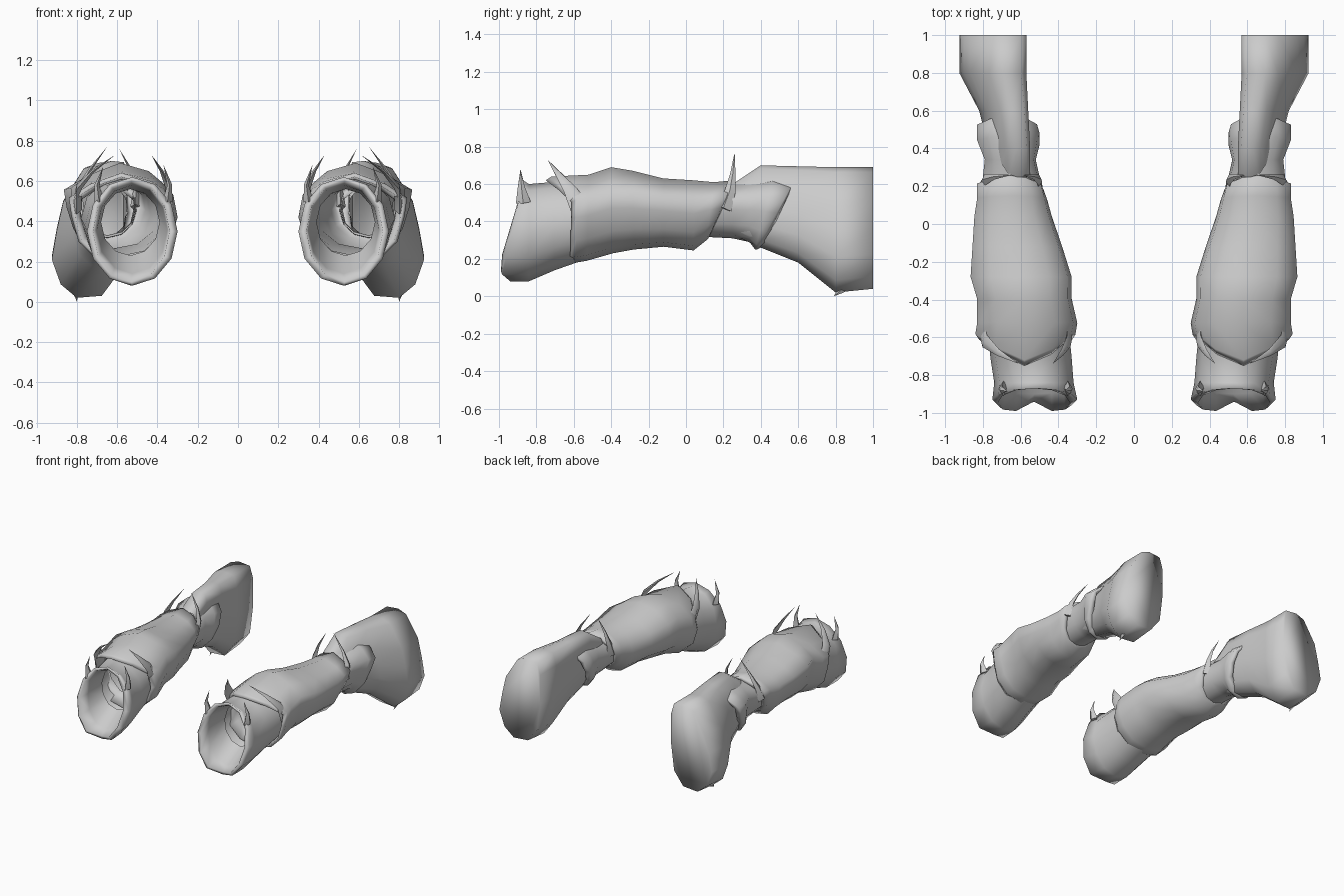
import bpy, bmesh, math
from mathutils import Vector

if "Cube" in bpy.data.objects:
    bpy.data.objects.remove(bpy.data.objects["Cube"])

N = 12
CIRCLE = [(math.cos(2 * math.pi * i / N), math.sin(2 * math.pi * i / N)) for i in range(N)]
# forearm outline with a raised outer corner, counter-clockwise from the outer side
FOREARM = [(.95, .05), (1, .46), (.6, .76), (.02, 1), (-.55, .82), (-.92, .48),
           (-1, 0), (-.86, -.5), (-.5, -.87), (0, -1), (.48, -.87), (.82, -.48)]
# lopsided shoulder outline
SHOULDER = [(1, -.43), (.86, .0), (.68, .42), (.1, .92), (-.3, 1), (-.85, .97),
            (-1, .7), (-1, 0), (-.85, -.65), (-.4, -.97), (.3, -1), (.75, -.8)]


def finish(name, bm, angle=None):
    bmesh.ops.recalc_face_normals(bm, faces=bm.faces[:])
    me = bpy.data.meshes.new(name)
    bm.to_mesh(me)
    bm.free()
    ob = bpy.data.objects.new(name, me)
    bpy.context.collection.objects.link(ob)
    for p in me.polygons:
        p.use_smooth = True
    if angle:
        bpy.ops.object.select_all(action='DESELECT')
        ob.select_set(True)
        bpy.context.view_layer.objects.active = ob
        bpy.ops.object.shade_smooth_by_angle(angle=math.radians(angle))
    m = ob.modifiers.new("other_arm", 'MIRROR')
    m.use_mirror_merge = False
    return ob


def skin(bm, rings):
    for a, b in zip(rings, rings[1:]):
        n = len(a)
        for i in range(n):
            bm.faces.new((a[i], a[(i + 1) % n], b[(i + 1) % n], b[i]))


def tube(name, sections, outline=CIRCLE, cap=False, angle=None):
    """sections: y at bottom, y at top, x0, x1, z0, z1, optional {index: y nudge}"""
    bm = bmesh.new()
    rings = []
    for yb, yt, x0, x1, z0, z1, *nudge in sections:
        nudge = nudge[0] if nudge else {}
        rings.append([bm.verts.new(((x0 + x1) / 2 + u * (x1 - x0) / 2,
                                    yb + (yt - yb) * (v + 1) / 2 + nudge.get(i, 0),
                                    (z0 + z1) / 2 + v * (z1 - z0) / 2))
                      for i, (u, v) in enumerate(outline)])
    skin(bm, rings)
    if cap:
        bm.faces.new(rings[-1])
    return finish(name, bm, angle)


def spike(name, path, width, thick):
    """thin curved blade, wide along y, tapering to the last point"""
    bm = bmesh.new()
    pts = [Vector(p) for p in path]
    rings = []
    for k, p in enumerate(pts[:-1]):
        t = 1 - k / (len(pts) - 1)
        d = (pts[k + 1] - p).normalized()
        side = d.cross(Vector((0, 1, 0))).normalized() * thick * t
        wide = side.cross(d).normalized() * width * t
        rings.append([bm.verts.new(p + o) for o in (side, wide, -side, -wide)])
    skin(bm, rings)
    bm.faces.new(rings[0])
    tip = bm.verts.new(pts[-1])
    for i in range(4):
        bm.faces.new((rings[-1][i], rings[-1][(i + 1) % 4], tip))
    return finish(name, bm, 50)


# wrist cuff: inner wall, rolled lip, outer wall
tube("wrist_cuff", [
    (-.74, -.70, .39, .68, .23, .56),
    (-.90, -.83, .35, .70, .14, .58),
    (-1.02, -.87, .34, .72, .10, .60, {9: .08, 8: .02, 10: .02}),
    (-.99, -.87, .30, .75, .08, .62, {9: .05}),
    (-.84, -.84, .32, .74, .08, .60),
    (-.70, -.72, .33, .76, .14, .61),
    (-.50, -.50, .35, .78, .21, .62)])

# forearm sleeve with a beak at the top front and a waist at the elbow
beak = {3: -.14, 2: -.07, 4: -.08}
tube("forearm_sleeve", [
    (-.50, -.50, .36, .79, .23, .60),
    (-.62, -.61, .33, .82, .19, .62, beak),
    (-.59, -.58, .31, .84, .18, .64, beak),
    (-.53, -.52, .30, .83, .19, .65),
    (-.39, -.40, .33, .83, .23, .69),
    (-.28, -.28, .33, .865, .25, .67),
    (-.12, -.12, .38, .855, .265, .63),
    (.04, .04, .435, .845, .245, .62),
    (.11, .15, .46, .83, .30, .61),
    (.12, .25, .48, .83, .31, .62),
    (.13, .26, .51, .79, .33, .60),
    (.05, .10, .51, .78, .33, .57)], FOREARM)

# elbow band flaring towards the upper arm
tube("elbow_band", [
    (.06, .10, .51, .79, .32, .57),
    (.25, .25, .50, .80, .31, .60),
    (.34, .34, .52, .79, .29, .62),
    (.37, .47, .50, .83, .25, .64),
    (.38, .58, .50, .83, .25, .62),
    (.42, .58, .53, .80, .27, .61),
    (.38, .46, .55, .77, .30, .59)], FOREARM)

# upper arm, closed at the back
tube("upper_arm", [
    (.25, .25, .55, .76, .33, .60),
    (.40, .40, .55, .77, .26, .70),
    (.60, .60, .56, .82, .18, .695),
    (.80, .80, .57, .925, .02, .69),
    (1.0, 1.0, .57, .925, .04, .69)], SHOULDER, cap=True)

# curved blades rising from the cuff and sleeve edges
blades = {
    "cuff_spike_inner": ([(.35, -.87, .50), (.34, -.88, .58), (.37, -.885, .68)], .04, .025),
    "cuff_spike_outer": ([(.69, -.87, .50), (.70, -.88, .58), (.67, -.885, .67)], .04, .025),
    "sleeve_spike_inner": ([(.35, -.56, .46), (.345, -.62, .57), (.38, -.68, .65), (.43, -.74, .73)], .055, .025),
    "sleeve_spike_outer": ([(.80, -.56, .46), (.79, -.62, .57), (.72, -.68, .65), (.61, -.74, .73)], .055, .025),
    "elbow_spike_inner": ([(.51, .20, .47), (.505, .235, .56), (.53, .25, .65), (.59, .26, .76)], .045, .025),
    "elbow_spike_outer": ([(.80, .20, .47), (.79, .235, .56), (.74, .25, .65), (.65, .26, .77)], .045, .025),
    "upper_arm_barb": ([(.80, .86, .07), (.805, .83, .035), (.80, .79, 0)], .04, .02),
}
for name, (path, width, thick) in blades.items():
    spike(name, path, width, thick)
